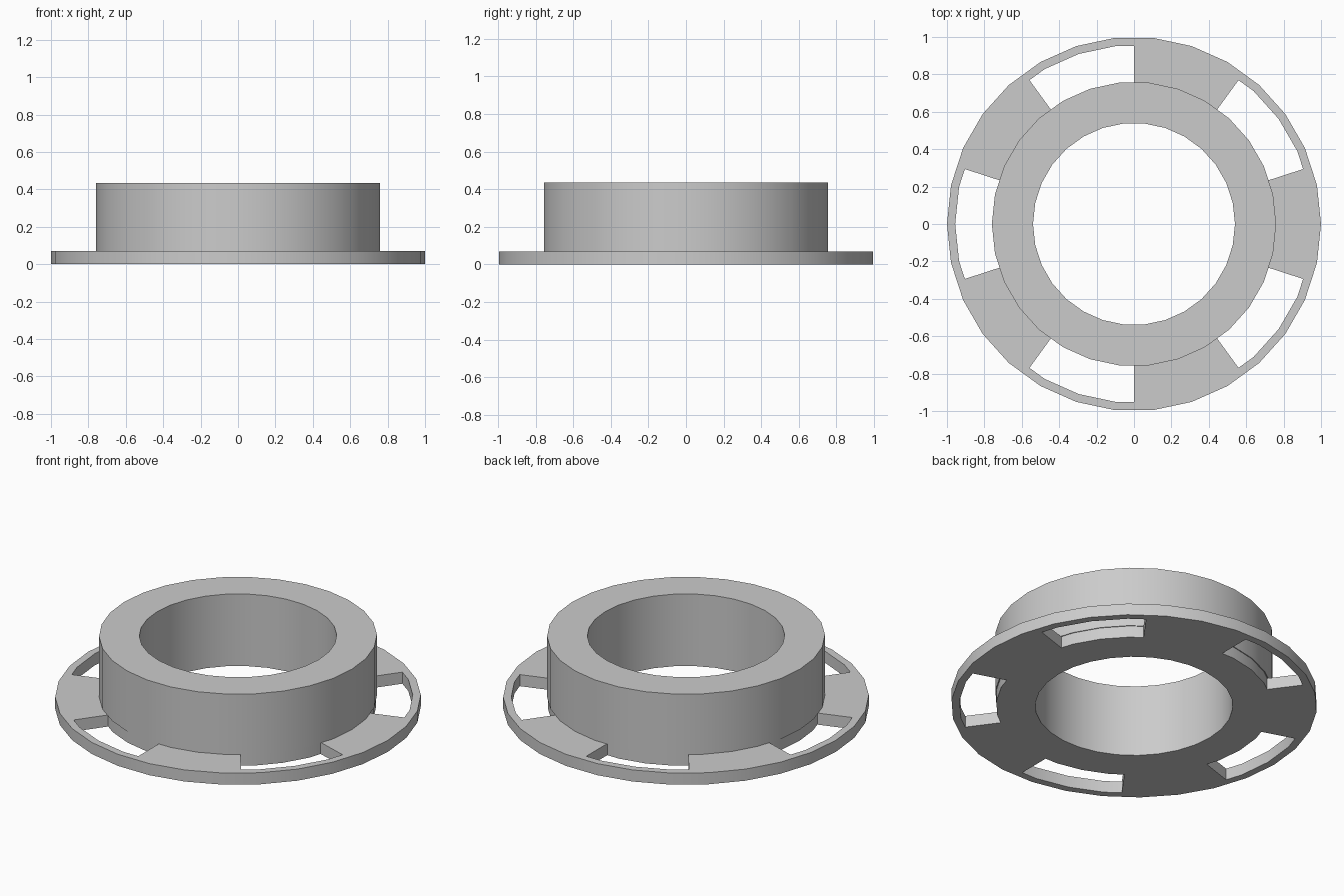
import bpy
import bmesh
import math

if "Cube" in bpy.data.objects:
    bpy.data.objects.remove(bpy.data.objects["Cube"], do_unlink=True)

SIDES = 30            # facets around every round wall
FACET = math.tau / SIDES
CELLS = 2 * SIDES     # half-facet cells, so slot ends fall on cell borders
HOLE, SLOT_IN, COLLAR, SLOT_OUT, RIM = 0.54, 0.755, 0.76, 0.956, 1.0
FLANGE_TOP, COLLAR_TOP = 0.07, 0.435

grey = bpy.data.materials.new("light grey")
grey.use_nodes = True
colour = (0.6, 0.6, 0.6, 1)
grey.diffuse_color = colour
grey.node_tree.nodes["Principled BSDF"].inputs["Base Color"].default_value = colour


def ring_solid(name, radii, z0, z1, is_open=lambda ring, cell: False):
    """Concentric rings of flat cells, extruded from z0 to z1, with open cells left out."""
    bm = bmesh.new()
    rings = []
    for r in radii:
        ring = []
        for i in range(CELLS):
            # odd points sit at the middle of a straight facet
            d = r * (math.cos(FACET / 2) if i % 2 else 1)
            a = i * FACET / 2
            ring.append(bm.verts.new((d * math.cos(a), d * math.sin(a), z0)))
        rings.append(ring)
    for k in range(len(radii) - 1):
        for i in range(CELLS):
            if not is_open(k, i):
                j = (i + 1) % CELLS
                bm.faces.new((rings[k][i], rings[k + 1][i], rings[k + 1][j], rings[k][j]))
    ext = bmesh.ops.extrude_face_region(bm, geom=bm.faces[:], use_keep_orig=True)
    top = [g for g in ext["geom"] if isinstance(g, bmesh.types.BMVert)]
    bmesh.ops.translate(bm, verts=top, vec=(0, 0, z1 - z0))
    bmesh.ops.recalc_face_normals(bm, faces=bm.faces[:])
    mesh = bpy.data.meshes.new(name)
    bm.to_mesh(mesh)
    bm.free()
    mesh.materials.append(grey)
    obj = bpy.data.objects.new(name, mesh)
    bpy.context.collection.objects.link(obj)
    bpy.ops.object.select_all(action="DESELECT")
    obj.select_set(True)
    bpy.context.view_layer.objects.active = obj
    bpy.ops.object.shade_smooth_by_angle(angle=math.radians(30))
    return obj


# Flange: five slots, each 36 degrees wide, starting 18 degrees from +x
def in_slot(ring, cell):
    return ring == 1 and (cell - 3) % 12 < 6


ring_solid("slotted_flange", (HOLE, SLOT_IN, SLOT_OUT, RIM), 0, FLANGE_TOP, in_slot)

# Raised collar around the central hole
ring_solid("collar", (HOLE, COLLAR), FLANGE_TOP, COLLAR_TOP)
